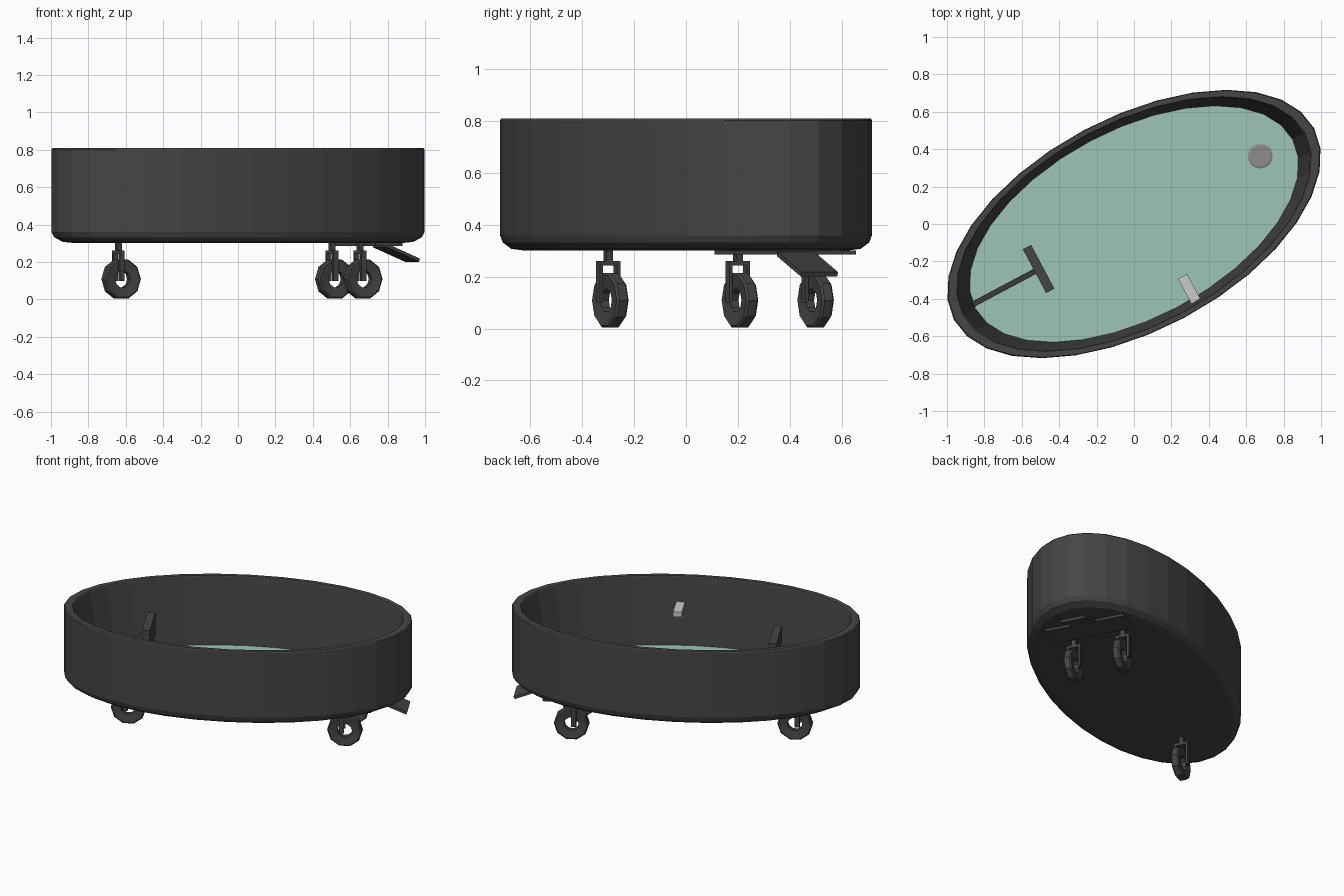
import bpy, bmesh, math
from mathutils import Matrix, Vector

if "Cube" in bpy.data.objects:
    bpy.data.objects.remove(bpy.data.objects["Cube"])

ANG = math.radians(28)            # the whole tub is turned in plan
TURN = Matrix.Rotation(ANG, 4, 'Z')
A, B, SEG = 1.091, 0.569, 32      # ellipse half axes


def material(name, r, g, b):
    m = bpy.data.materials.new(name)
    m.diffuse_color = (r, g, b, 1)
    m.use_nodes = True
    m.node_tree.nodes["Principled BSDF"].inputs["Base Color"].default_value = m.diffuse_color
    return m


DARK = material("dark", 0.06, 0.06, 0.06)
TEAL = material("teal", 0.34, 0.56, 0.48)
GREY = material("mid_grey", 0.27, 0.26, 0.26)
LIGHT = material("light_grey", 0.55, 0.53, 0.53)


def finish(name, bm, mat, matrix=Matrix()):
    bmesh.ops.recalc_face_normals(bm, faces=bm.faces)
    me = bpy.data.meshes.new(name)
    bm.to_mesh(me)
    bm.free()
    me.materials.append(mat)
    ob = bpy.data.objects.new(name, me)
    ob.matrix_world = matrix
    bpy.context.collection.objects.link(ob)
    return ob


def lathe(name, profile, a, b, seg, mat, matrix=Matrix(), closed=False):
    """Elliptical rings from (scale, z) pairs; ends capped, or joined into a loop."""
    bm = bmesh.new()
    rings = [[bm.verts.new((a * s * math.cos(t), b * s * math.sin(t), z))
              for t in (2 * math.pi * i / seg for i in range(seg))]
             for s, z in profile]
    pairs = list(zip(rings, rings[1:]))
    if closed:
        pairs.append((rings[-1], rings[0]))
    else:
        bm.faces.new(rings[0])
        bm.faces.new(rings[-1])
    for p, q in pairs:
        for i in range(seg):
            j = (i + 1) % seg
            bm.faces.new((p[i], p[j], q[j], q[i]))
    return finish(name, bm, mat, matrix)


def box(name, size, matrix, mat):
    bm = bmesh.new()
    bmesh.ops.create_cube(bm, size=1)
    bmesh.ops.scale(bm, vec=size, verts=bm.verts)
    return finish(name, bm, mat, matrix)


def at(x, y, z):
    """World position, with axes turned along the tub."""
    return Matrix.Translation((x, y, z)) @ TURN


def slanted(p, q):
    """Box frame with local x running from p to q (tub coordinates)."""
    p, q = Vector(p), Vector(q)
    d = q - p
    rot = Matrix.Rotation(-math.atan2(d.z, d.x), 4, 'Y')
    return TURN @ Matrix.Translation((p + q) / 2) @ rot, d.length


# Tub shell: rounded underside, straight outer wall, tapering inner wall
lathe("tub", [(0.88, 0.302), (0.94, 0.308), (0.985, 0.332), (1, 0.36), (1, 0.803),
              (0.994, 0.81), (0.95, 0.81), (0.945, 0.803), (0.88, 0.345)],
      A, B, SEG, DARK, TURN)

# Floor lining and drain
lathe("floor_lining", [(0.882, 0.34), (0.882, 0.352)], A, B, SEG, TEAL, TURN)
lathe("drain", [(1, 0.345), (1, 0.358), (0.85, 0.362), (0.3, 0.362)],
      0.066, 0.066, 32, GREY, at(0.675, 0.363, 0))

# Backrest pad on a sloping arm
m, length = slanted((-0.975, 0.025, 0.35), (-0.575, 0.025, 0.63))
box("backrest_arm", (length, 0.03, 0.03), m, DARK)
box("backrest_pad", (0.05, 0.265, 0.15), at(-0.51, -0.24, 0.63), DARK)

# Spout on the near wall
box("spout", (0.055, 0.17, 0.035), at(0.3, -0.355, 0.622), LIGHT)

# Mounting plate and foot pedal underneath
box("mounting_plate", (0.163, 0.53, 0.016), at(0.682, 0.383, 0.293), DARK)
m, length = slanted((0.87, 0.016, 0.288), (1.065, 0.016, 0.21))
box("foot_pedal", (length, 0.16, 0.018), m, DARK)

# Three casters: stem, fork and ring wheel
for i, (x, y) in enumerate([(-0.64, -0.3), (0.502, 0.492), (0.652, 0.2)], 1):
    base = at(x, y, 0)
    box(f"caster_stem_{i}", (0.028, 0.028, 0.06), at(x, y, 0.28), DARK)
    box(f"caster_fork_top_{i}", (0.03, 0.09, 0.018), at(x, y, 0.252), DARK)
    for side in (-1, 1):
        box(f"caster_fork_leg_{i}_{'a' if side < 0 else 'b'}", (0.03, 0.014, 0.16),
            base @ Matrix.Translation((0, side * 0.038, 0.18)), DARK)
    wheel = base @ Matrix.Translation((0.017, 0, 0.109)) @ Matrix.Rotation(math.pi / 2, 4, 'X')
    lathe(f"caster_wheel_{i}", [(0.42, -0.018), (0.92, -0.026), (1, -0.018),
                                (1, 0.018), (0.92, 0.026), (0.42, 0.018)],
          0.11, 0.11, 10, DARK, wheel, closed=True)
